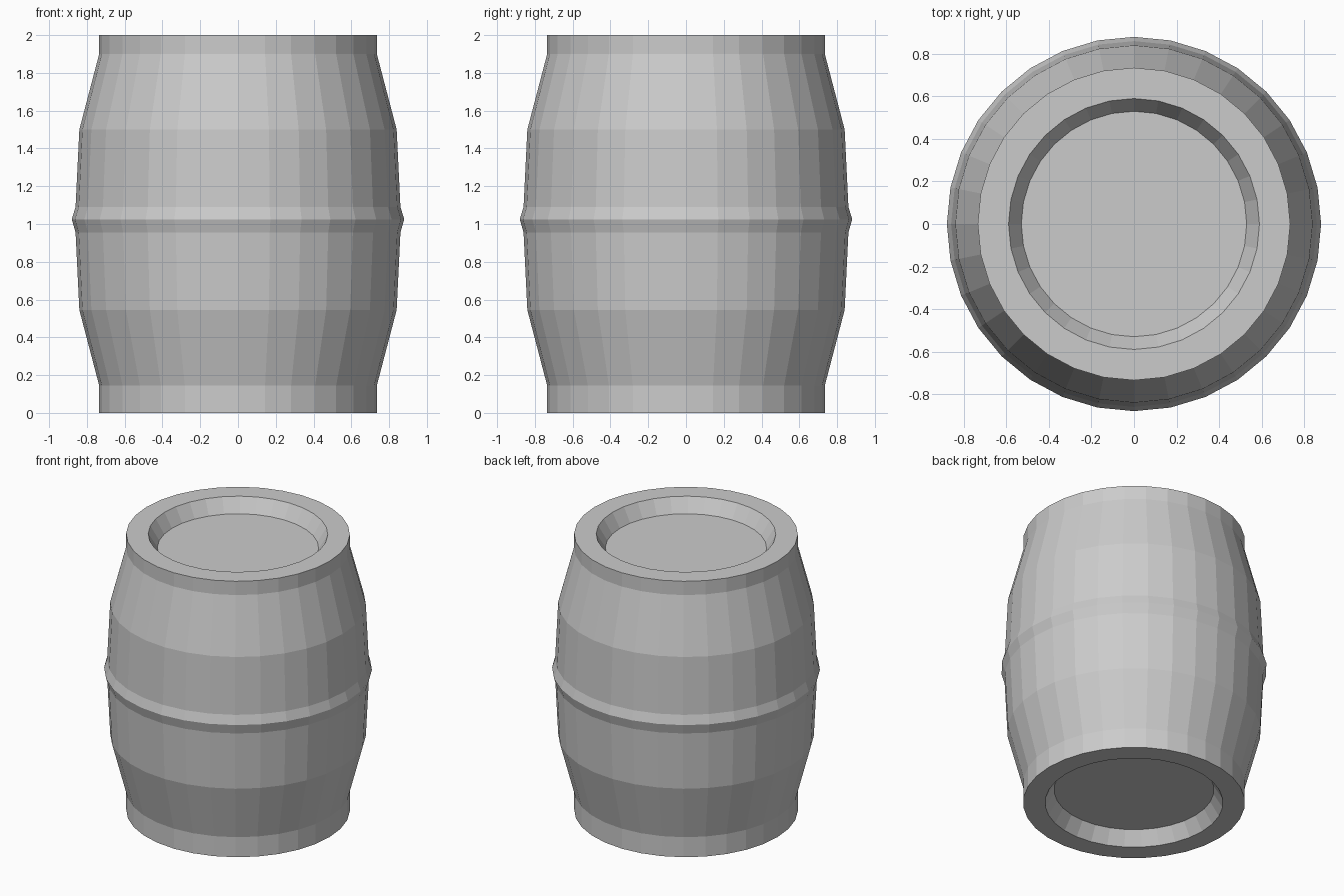
import bpy, bmesh
from math import cos, sin, tau

if "Cube" in bpy.data.objects:
    bpy.data.objects.remove(bpy.data.objects["Cube"])

SIDES = 32

# Barrel outline (radius, height), from the recessed base to the recessed lid
PROFILE = [
    (0.53, 0.10), (0.59, 0.0),                    # recess underneath
    (0.735, 0.0), (0.735, 0.145),                 # foot band
    (0.84, 0.545), (0.86, 0.955),                 # lower belly
    (0.88, 1.025), (0.86, 1.09),                  # raised middle hoop
    (0.84, 1.50), (0.735, 1.90),                  # upper belly
    (0.735, 2.0), (0.59, 2.0), (0.53, 1.90),      # top rim and recess
]


def lathe(name, profile, sides):
    bm = bmesh.new()
    rings = [[bm.verts.new((r * cos(tau * i / sides), r * sin(tau * i / sides), z))
              for i in range(sides)] for r, z in profile]
    for low, high in zip(rings, rings[1:]):
        for i in range(sides):
            j = (i + 1) % sides
            bm.faces.new((low[i], low[j], high[j], high[i]))
    # Flat ends inside the recesses
    bm.faces.new(rings[0][::-1])
    bm.faces.new(rings[-1])
    bmesh.ops.recalc_face_normals(bm, faces=bm.faces)
    mesh = bpy.data.meshes.new(name)
    bm.to_mesh(mesh)
    bm.free()
    obj = bpy.data.objects.new(name, mesh)
    bpy.context.collection.objects.link(obj)
    return obj


lathe("barrel", PROFILE, SIDES)
